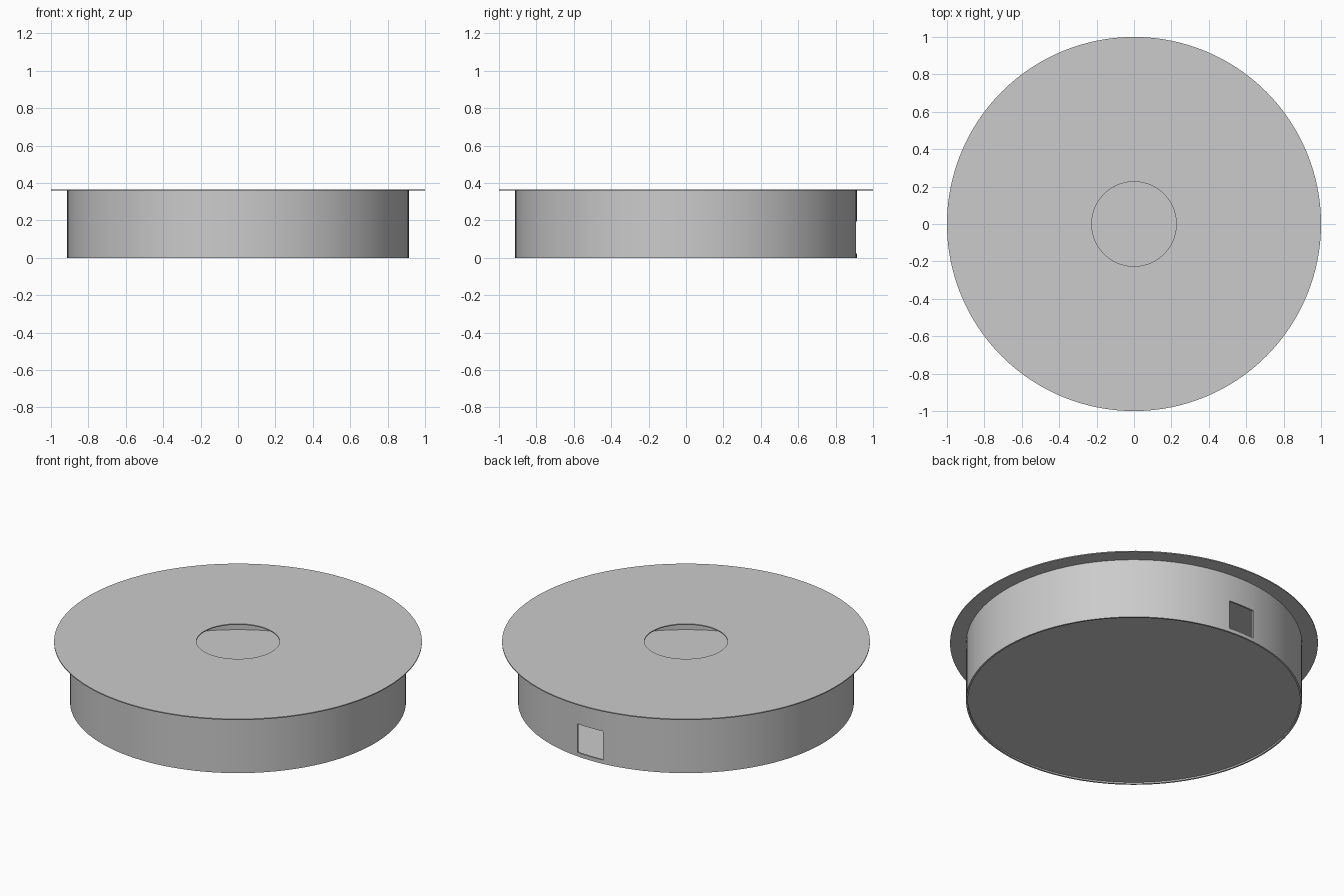
import bpy, bmesh
from math import cos, sin, tau

if "Cube" in bpy.data.objects:
    bpy.data.objects.remove(bpy.data.objects["Cube"])

SEGMENTS = 128


def lathe(name, profile):
    """Spin a closed (radius, z) profile around z; radius 0 points become poles."""
    bm = bmesh.new()
    loops = []
    for r, z in profile:
        if r == 0:
            loops.append([bm.verts.new((0, 0, z))] * SEGMENTS)
        else:
            loops.append([bm.verts.new((r * cos(tau * i / SEGMENTS),
                                        r * sin(tau * i / SEGMENTS), z))
                          for i in range(SEGMENTS)])
    closed = all(r > 0 for r, z in profile)
    pairs = list(zip(loops, loops[1:]))
    if closed:
        pairs.append((loops[-1], loops[0]))
    for a, b in pairs:
        for i in range(SEGMENTS):
            j = (i + 1) % SEGMENTS
            corners = list(dict.fromkeys((a[i], a[j], b[j], b[i])))
            bm.faces.new(corners)
    bmesh.ops.recalc_face_normals(bm, faces=bm.faces)
    mesh = bpy.data.meshes.new(name)
    bm.to_mesh(mesh)
    bm.free()
    obj = bpy.data.objects.new(name, mesh)
    bpy.context.collection.objects.link(obj)
    return obj


def select_only(obj):
    bpy.ops.object.select_all(action='DESELECT')
    obj.select_set(True)
    bpy.context.view_layer.objects.active = obj


def tube(name, inner, outer, z0, z1):
    return lathe(name, [(inner, z0), (outer, z0), (outer, z1), (inner, z1)])


# Round outer wall
wall = tube("wall", 0.903, 0.913, 0.0, 0.36)

# Square opening at the back of the wall
bpy.ops.mesh.primitive_cube_add(size=1, location=(0, 0.9, 0.109))
cutter = bpy.context.object
cutter.name = "opening_cutter"
cutter.scale = (0.168, 0.3, 0.172)
cutter.hide_render = True
cut = wall.modifiers.new("opening", 'BOOLEAN')
cut.operation = 'DIFFERENCE'
cut.solver = 'EXACT'
cut.object = cutter
select_only(wall)
bpy.ops.object.modifier_apply(modifier=cut.name)
bpy.data.objects.remove(cutter)

# Floor disc set slightly above the wall's lower rim
floor = lathe("floor", [(0, 0.009), (0.904, 0.009), (0.904, 0.014), (0, 0.014)])

# Thin overhanging lid with a central round hole
lid = tube("lid", 0.226, 1.0, 0.359, 0.365)

for part in (wall, floor, lid):
    select_only(part)
    bpy.ops.object.shade_smooth_by_angle()
